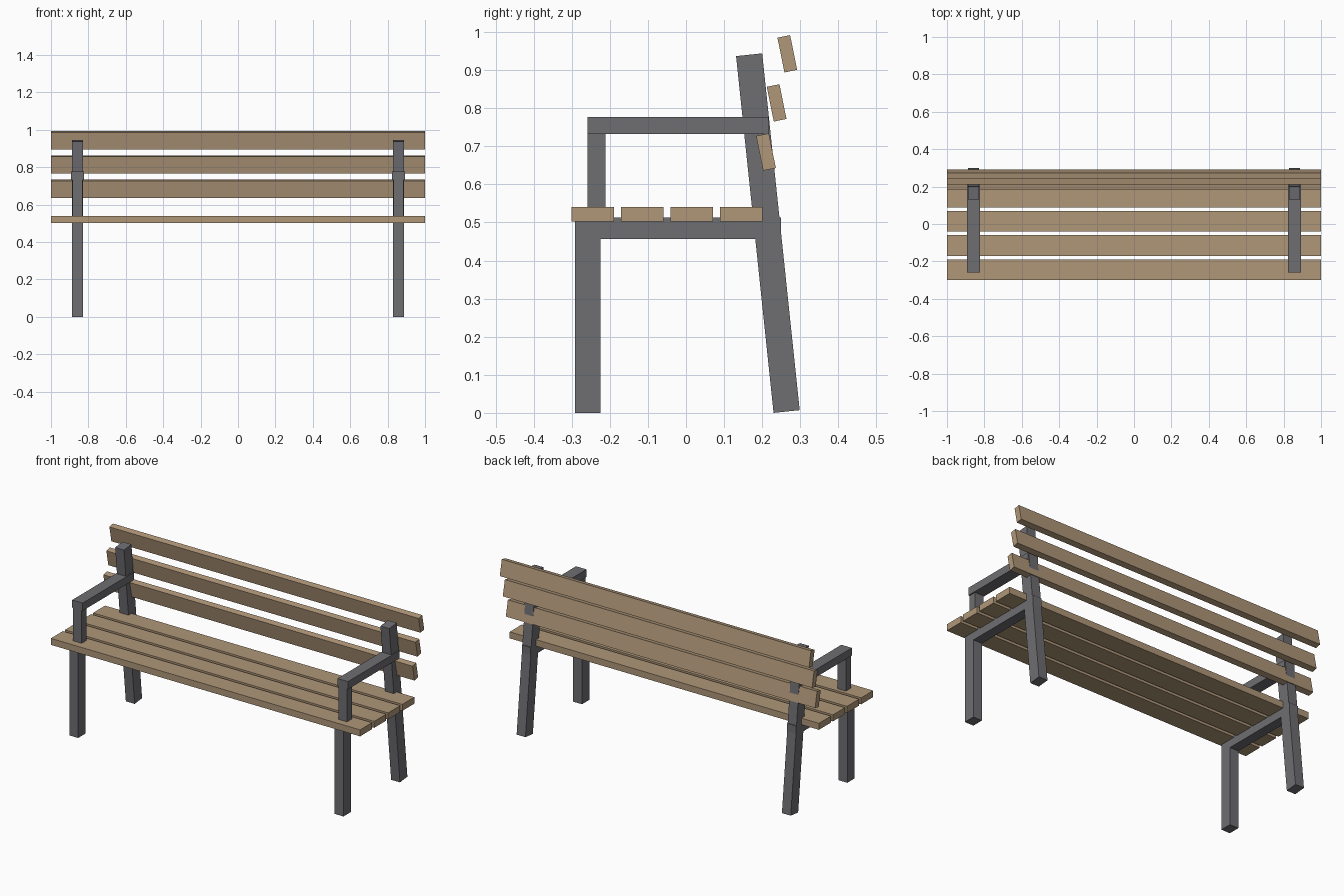
import bpy
from math import radians

if "Cube" in bpy.data.objects:
    bpy.data.objects.remove(bpy.data.objects["Cube"], do_unlink=True)


def make_material(name, rgb):
    mat = bpy.data.materials.new(name)
    mat.use_nodes = True
    mat.diffuse_color = (*rgb, 1)
    mat.node_tree.nodes["Principled BSDF"].inputs["Base Color"].default_value = (*rgb, 1)
    return mat


wood = make_material("tan_wood", (0.43, 0.31, 0.19))
metal = make_material("grey_metal", (0.156, 0.156, 0.17))


def box(name, center, size, mat, tilt=0):
    """Box of a full size, leaned backwards or forwards about the x axis."""
    bpy.ops.mesh.primitive_cube_add(size=1, location=center, rotation=(radians(tilt), 0, 0))
    obj = bpy.context.object
    obj.name = name
    obj.scale = size
    bpy.ops.object.transform_apply(location=False, rotation=False, scale=True)
    obj.data.materials.append(mat)
    return obj


def side_box(name, x, y, z, width, mat=metal):
    """Upright box given by its y and z ranges."""
    return box(name, (x, sum(y) / 2, sum(z) / 2), (width, y[1] - y[0], z[1] - z[0]), mat)


# Seat slats, front to back
for i in range(4):
    box(f"seat_slat_{i + 1}", (0, -0.245 + i * 0.13, 0.521), (2, 0.111, 0.038), wood)

# Backrest slats, bottom to top
for i in range(3):
    box(f"back_slat_{i + 1}", (0, 0.21 + i * 0.028, 0.685 + i * 0.129),
        (2, 0.034, 0.093), wood, tilt=11.5)

# Metal frames at both ends
for side, x in (("left", 0.858), ("right", -0.858)):
    side_box(f"{side}_front_leg", x, (-0.292, -0.224), (0, 0.502), 0.057)
    side_box(f"{side}_seat_rail", x, (-0.224, 0.25), (0.456, 0.513), 0.057)
    side_box(f"{side}_arm_post", x, (-0.258, -0.212), (0.5, 0.735), 0.055)
    side_box(f"{side}_armrest", x, (-0.258, 0.216), (0.732, 0.777), 0.068)
    box(f"{side}_back_leg", (x, 0.215, 0.472), (0.057, 0.069, 0.942), metal, tilt=6)
